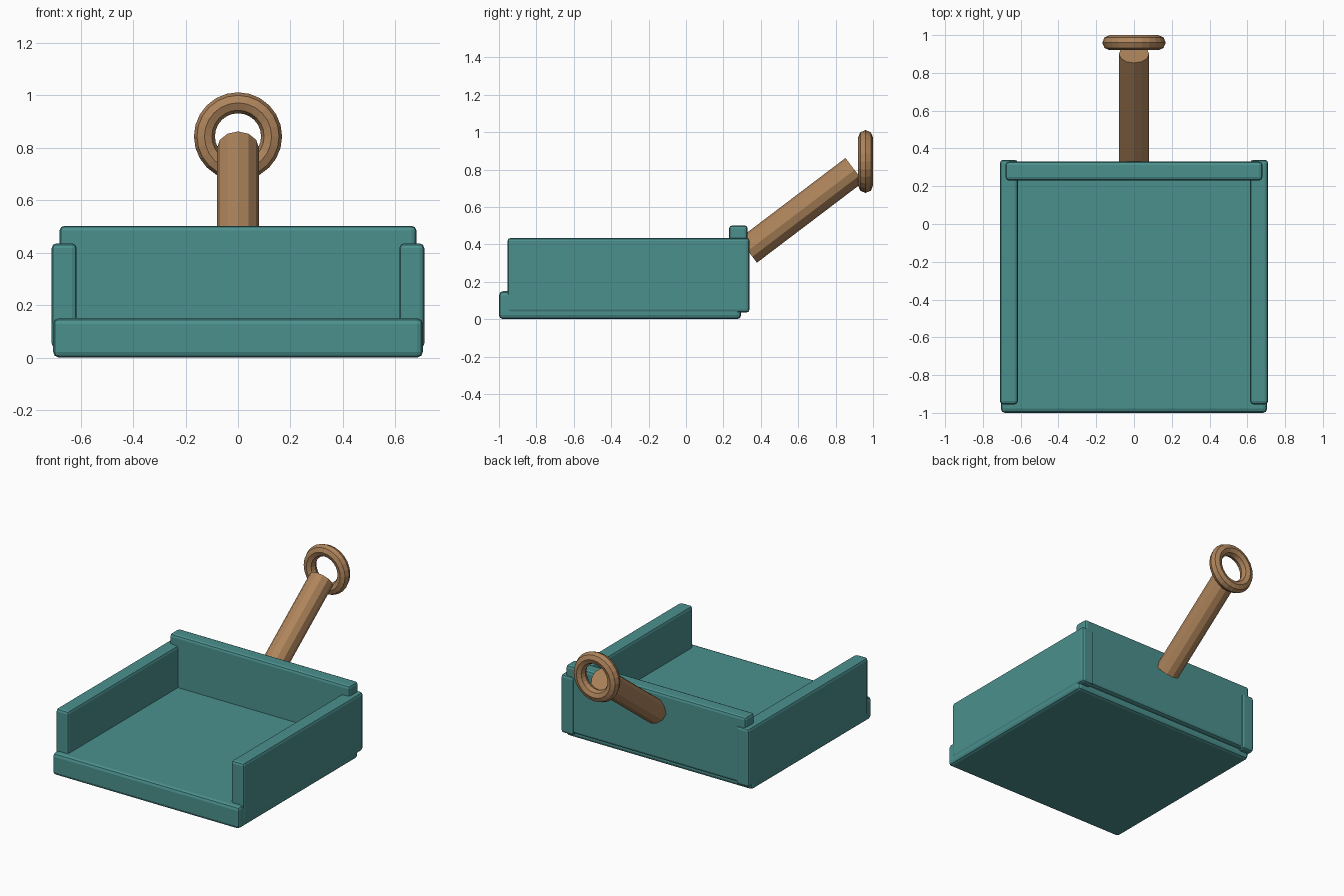
import bpy
import math
from mathutils import Vector

if "Cube" in bpy.data.objects:
    bpy.data.objects.remove(bpy.data.objects["Cube"])


def material(name, color):
    mat = bpy.data.materials.new(name)
    mat.diffuse_color = (*color, 1)
    mat.use_nodes = True
    mat.node_tree.nodes["Principled BSDF"].inputs["Base Color"].default_value = mat.diffuse_color
    return mat


TEAL = material("teal_plastic", (0.07, 0.28, 0.27))
WOOD = material("brown_wood", (0.42, 0.23, 0.105))


def finish(name, mat):
    obj = bpy.context.object
    obj.name = name
    obj.data.materials.append(mat)
    return obj


def box(name, lo, hi, bevel=0.018):
    """Bevelled box between two opposite corners."""
    lo, hi = Vector(lo), Vector(hi)
    bpy.ops.mesh.primitive_cube_add(size=1, location=(lo + hi) / 2)
    obj = finish(name, TEAL)
    obj.scale = hi - lo
    bpy.ops.object.transform_apply(location=False, rotation=False, scale=True)
    mod = obj.modifiers.new("soft_edges", 'BEVEL')
    mod.width = bevel
    mod.segments = 2
    return obj


# Pan: thick floor, two side walls and a taller back wall
box("pan_floor", (-0.705, -1.0, 0.0), (0.705, 0.295, 0.15), 0.022)
for side, x in (("left", -0.6625), ("right", 0.6625)):
    box(side + "_wall", (x - 0.0475, -0.955, 0.035), (x + 0.0475, 0.34, 0.435))
box("back_wall", (-0.68, 0.23, 0.045), (0.68, 0.33, 0.502))

# Slanted twelve-sided handle
start, end = Vector((0, 0.331, 0.366)), Vector((0, 0.901, 0.798))
axis = end - start
bpy.ops.mesh.primitive_cylinder_add(
    vertices=12, radius=0.08, depth=axis.length, location=(start + end) / 2,
    rotation=(-math.atan2(axis.y, axis.z), 0, 0))
finish("handle", WOOD)

# Upright hanging ring at the handle tip
bpy.ops.mesh.primitive_torus_add(
    major_radius=0.128, minor_radius=0.04, major_segments=24, minor_segments=8,
    location=(0, 0.96, 0.843), rotation=(math.pi / 2, 0, 0))
finish("hanging_ring", WOOD)
